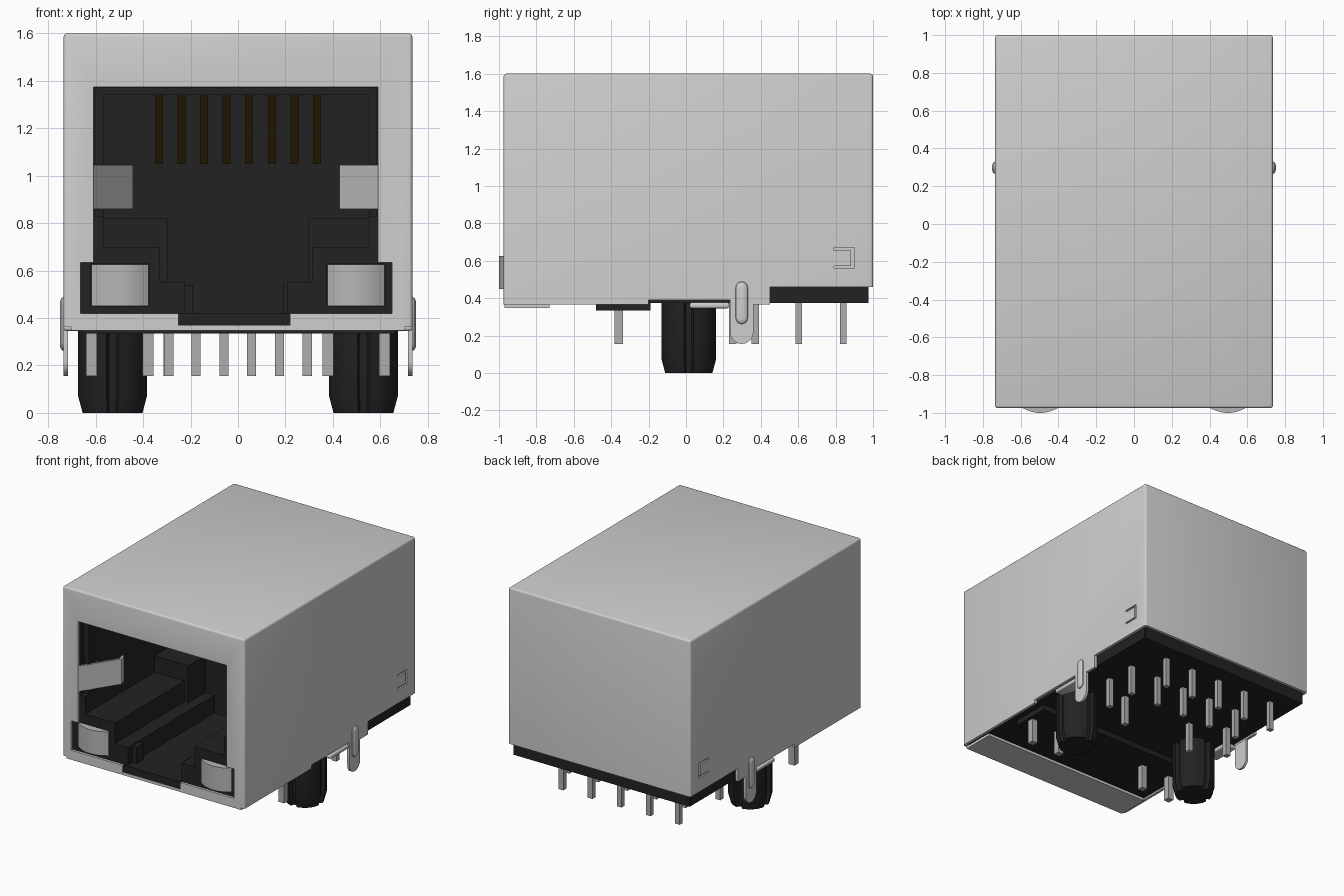
import bpy, bmesh, math
from mathutils import Vector

if "Cube" in bpy.data.objects:
    bpy.data.objects.remove(bpy.data.objects["Cube"])


def material(name, c):
    m = bpy.data.materials.new(name)
    m.diffuse_color = (*c, 1)
    m.use_nodes = True
    m.node_tree.nodes["Principled BSDF"].inputs["Base Color"].default_value = m.diffuse_color
    return m


SHELL = material("shield grey", (.62, .62, .62))
PIN = material("pin grey", (.42, .42, .42))
LENS = material("light lens grey", (.47, .47, .47))
BLACK = material("housing black", (.016, .016, .016))
GOLD = material("contact bronze", (.105, .052, .009))


def finish(name, bm, mat):
    bmesh.ops.recalc_face_normals(bm, faces=bm.faces)
    me = bpy.data.meshes.new(name)
    bm.to_mesh(me)
    bm.free()
    me.materials.append(mat)
    ob = bpy.data.objects.new(name, me)
    bpy.context.collection.objects.link(ob)
    return ob


def box(name, x, y, z, mat=BLACK, bevel=0):
    bm = bmesh.new()
    bmesh.ops.create_cube(bm, size=1)
    for v in bm.verts:
        v.co = Vector([sum(r) / 2 + c * abs(r[1] - r[0]) for r, c in zip((x, y, z), v.co)])
    if bevel:
        bmesh.ops.bevel(bm, geom=bm.edges[:], offset=bevel, segments=3, profile=.5, affect='EDGES')
    return finish(name, bm, mat)


def loft(name, rings, mat):
    """Closed rings of equal length joined by side faces and capped."""
    bm = bmesh.new()
    vs = [[bm.verts.new(p) for p in r] for r in rings]
    n = len(vs[0])
    for a, b in zip(vs, vs[1:]):
        for i in range(n):
            bm.faces.new((a[i], a[(i + 1) % n], b[(i + 1) % n], b[i]))
    bm.faces.new(vs[0])
    bm.faces.new(vs[-1])
    return finish(name, bm, mat)


def prism(name, pts, axis, a, b, mat=BLACK):
    place = {'x': lambda p, q, d: (d, p, q), 'y': lambda p, q, d: (p, d, q),
             'z': lambda p, q, d: (p, q, d)}[axis]
    return loft(name, [[place(p, q, d) for p, q in pts] for d in (a, b)], mat)


def cut(ob, cutters):
    bpy.context.view_layer.objects.active = ob
    for c in cutters:
        c.hide_render = True
        m = ob.modifiers.new("cut", 'BOOLEAN')
        m.operation, m.solver, m.object = 'DIFFERENCE', 'EXACT', c
        bpy.ops.object.modifier_apply(modifier=m.name)
        bpy.data.objects.remove(c)


def capsule(cy, z0, z1, r, n=8):
    """Upright rounded slot outline in the y-z plane."""
    out = []
    for k in range(2):
        zc = z1 - r if k == 0 else z0 + r
        for i in range(n + 1):
            t = math.pi * (i / n + k)
            out.append((cy + r * math.cos(t), zc + r * math.sin(t)))
    return out


# Shield: rounded hollow box, open below, with front opening and stepped lower edge
shell = box("shield", (-.735, .735), (-.975, 1.0), (.25, 1.6), SHELL, .014)
opening = [(-.61, 1.375), (-.61, .635), (-.665, .635), (-.665, .42),
           (.65, .42), (.65, .635), (.59, .635), (.59, 1.375)]
cutters = [box("inside", (-.715, .715), (-.957, .98), (.1, 1.58)),
           prism("front_hole", opening, 'y', -1.1, -.9),
           box("front_gap", (-.25, .22), (-1.1, -.9), (.1, .43)),
           box("lower_trim", (-1, 1), (-1.2, 1.2), (.1, .365)),
           box("rear_trim", (-1, 1), (.45, 1.2), (.1, .46)),
           box("peg_trim", (-1, 1), (-.2, .235), (.1, .39))]
for s in (-1, 1):  # shallow latch grooves on the sides
    X = (s * .723, s * .8)
    for Y, Z in (((.79, .9), (.655, .67)), ((.79, .9), (.56, .573)), ((.882, .9), (.56, .67))):
        cutters.append(box("groove", X, Y, Z))
cut(shell, cutters)
box("shield_front_flange", (-.705, .705), (-.97, -.73), (.348, .368), SHELL)

# Housing with the stepped plug cavity
half = [(.56, 1.34), (.56, .70), (.32, .70), (.32, .55), (.215, .55), (.215, .42)]
cavity = [(x - .008, z) for x, z in half] + [(-x - .008, z) for x, z in reversed(half)]
housing = box("housing", (-.712, .712), (-.95, .975), (.375, 1.575))
cutters = [prism("cavity", cavity, 'y', -1.2, .05),
           box("rim", (-.605, .585), (-1.2, -.91), (.83, 1.372)),
           box("clip_slots", (-.63, .615), (-1.2, -.78), (.86, 1.045))]
for s in (-1, 1):
    cutters.append(box("lens_pocket", (s * .497 - .122, s * .497 + .122), (-1.2, -.75), (.448, .627)))
cut(housing, cutters)
box("housing_rear_base", (-.715, .715), (.45, .965), (.38, .465))
box("housing_front_rib", (-.66, .66), (-.48, -.19), (.335, .38))
box("housing_sill", (-.25, .22), (-.968, -.94), (.368, .42))


def peg(name, cx, cy):
    """Round peg with four narrow upright grooves and a tapered tip."""
    angs = []
    for q in range(4):
        a = q * math.pi / 2
        angs += [(a - .17, 1), (a - .13, .82), (a + .13, .82), (a + .17, 1)]
        angs += [(a + .17 + (math.pi / 2 - .34) * k / 6, 1) for k in range(1, 6)]
    rings = [[(cx + r * f * math.cos(a), cy + r * f * math.sin(a), z) for a, f in angs]
             for z, r in ((0, .128), (.07, .147), (.39, .147))]
    loft(name, rings, BLACK)


for s, side in ((-1, "left"), (1, "right")):
    # Ledges at the back and mouth of the cavity
    box(side + "_rear_ledge", (s * .297, s * .57), (-.15, .06), (.54, .82))
    box(side + "_mouth_block", (s * .19, s * .225), (-.9, -.82), (.41, .54))
    peg(side + "_peg", s * .529, .015)

    # Curved indicator lens
    arc = [(s * .497 + .12 * t, -1.0 + .042 * t * t) for t in [k / 8 - 1 for k in range(17)]]
    prism(side + "_lens", arc + [(s * .497 + .12, -.74), (s * .497 - .12, -.74)], 'z', .45, .625, LENS)

    # Spring clip folded into the opening
    path = [(.603, -.97), (.435, -.71), (.45, -.66), (.466, -.66), (.452, -.708), (.62, -.97)]
    prism(side + "_spring_clip", [(s * x - .008, y) for x, y in path], 'z', .86, 1.045, SHELL)

    # Board tab with embossed rib, and the curled lip beside the peg
    prism(side + "_board_tab", capsule(.298, .155, .45, .062), 'x', s * .717, s * .735, SHELL)
    rings = [[(s * x, y, z) for y, z in capsule(.298, .26 + d, .49 - d, .034 - d)]
             for x, d in ((.73, 0), (.742, .004), (.748, .012), (.751, .024))]
    loft(side + "_tab_rib", rings, SHELL)
    box(side + "_curled_lip", (s * .64, s * .735), (.02, .232), (.346, .376), SHELL, .01)

    # Indicator pins and extra pins
    for i, (x, y, w) in enumerate(((.617, -.36, .023), (.38, -.36, .023),
                                   (.53, .37, .019), (.292, .25, .019))):
        box(f"{side}_pin_{i}", (s * x - w, s * x + w), (y - w, y + w), (.155, .42), PIN)

# Two staggered rows of signal pins
for i in range(10):
    x, y = -.53 + .1175 * i, (.84, .603)[i % 2]
    box(f"signal_pin_{i}", (x - .019, x + .019), (y - .017, y + .017), (.155, .42), PIN)

# Eight sloping spring contacts
for i in range(8):
    x = -.334 + .0953 * i
    prism(f"contact_{i}", [(-.55, 1.345), (-.02, 1.05), (-.02, 1.075), (-.5, 1.345)],
          'x', x - .017, x + .017, GOLD)

# Smooth the curved surfaces, keep hard edges
for ob in bpy.context.scene.objects:
    ob.select_set(True)
bpy.context.view_layer.objects.active = shell
bpy.ops.object.shade_smooth_by_angle(angle=math.radians(32))
